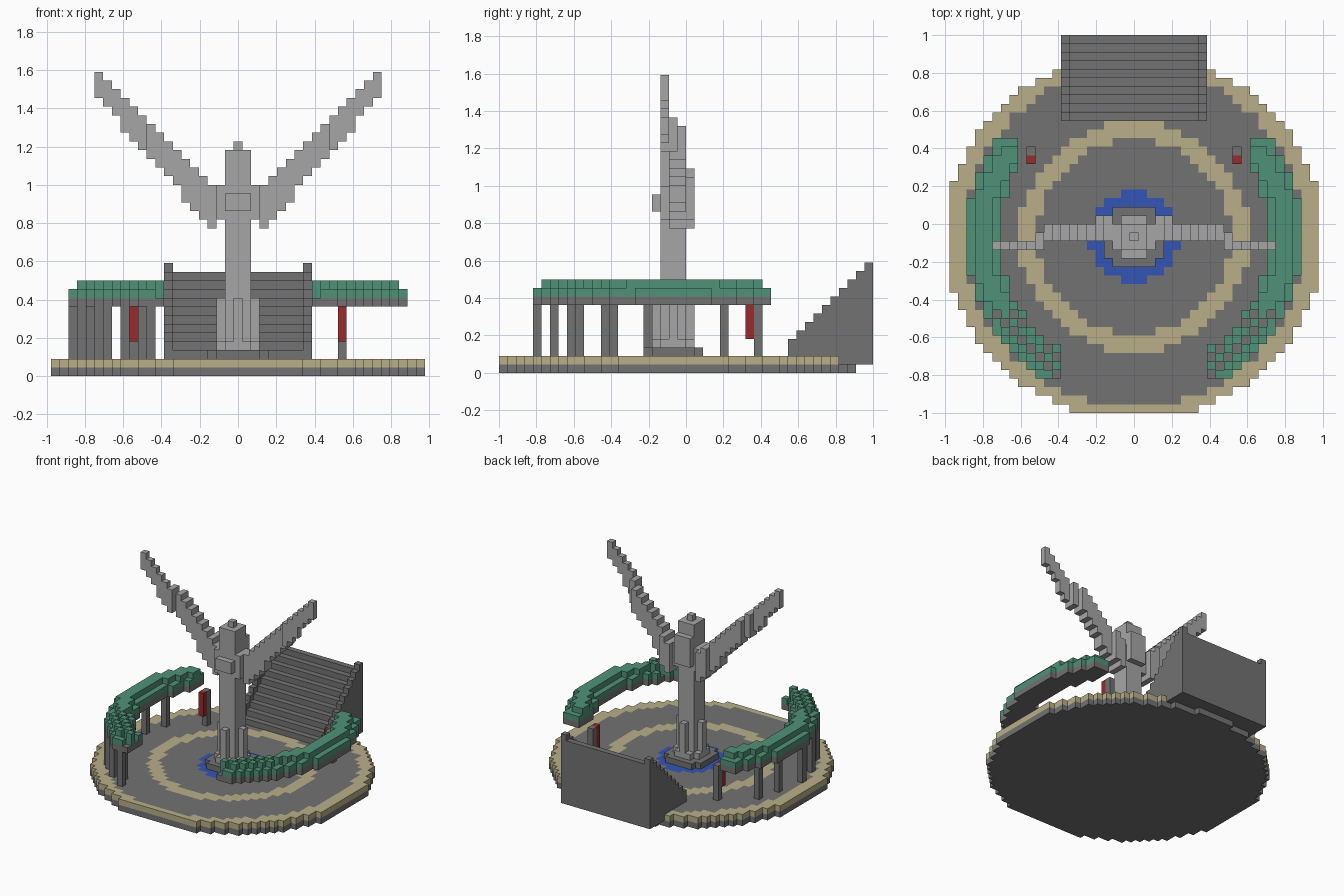
import bpy
import bmesh
from math import hypot
from mathutils import Vector

if "Cube" in bpy.data.objects:
    bpy.data.objects.remove(bpy.data.objects["Cube"], do_unlink=True)

U = 2 / 44      # block size
MID = 20        # row through the middle of the plaza


def material(name, r, g, b):
    mat = bpy.data.materials.new(name)
    mat.use_nodes = True
    mat.diffuse_color = (r, g, b, 1)
    mat.node_tree.nodes["Principled BSDF"].inputs["Base Color"].default_value = (r, g, b, 1)
    return mat


STONE = material("dark stone", 0.17, 0.17, 0.17)
PALE = material("pale stone", 0.39, 0.38, 0.38)
SAND = material("sand", 0.49, 0.43, 0.25)
GREEN = material("roof green", 0.08, 0.285, 0.19)
RED = material("lantern red", 0.31, 0.024, 0.027)
BLUE = material("water blue", 0.034, 0.09, 0.46)

SIDES = [Vector(d) for d in ((1, 0, 0), (-1, 0, 0), (0, 1, 0), (0, -1, 0), (0, 0, 1), (0, 0, -1))]


def build(name, blocks):
    """Make one object from a dict of block position -> material, outer faces only."""
    mats = list(dict.fromkeys(blocks.values()))
    mesh = bpy.data.meshes.new(name)
    for mat in mats:
        mesh.materials.append(mat)
    bm = bmesh.new()
    for (x, y, z), mat in blocks.items():
        centre = Vector((x, y - 21.5, z + 0.5))
        for n in SIDES:
            if (x + int(n.x), y + int(n.y), z + int(n.z)) in blocks:
                continue
            a = Vector((n.y, n.z, n.x)) / 2
            b = n.cross(a)
            corners = [centre + n / 2 + s * a + t * b for s, t in ((1, 1), (-1, 1), (-1, -1), (1, -1))]
            face = bm.faces.new([bm.verts.new(c * U) for c in corners])
            face.material_index = mats.index(mat)
    bmesh.ops.remove_doubles(bm, verts=bm.verts, dist=U / 100)
    bm.to_mesh(mesh)
    bm.free()
    obj = bpy.data.objects.new(name, mesh)
    bpy.context.collection.objects.link(obj)
    return obj


def box(xs, ys, zs, mat):
    """Blocks filling the half-open ranges."""
    return {(x, y, z): mat for x in range(*xs) for y in range(*ys) for z in range(*zs)}


def post(x, y, z0, z1, mat):
    return box((x, x + 1), (y, y + 1), (z0, z1), mat)


# Round plaza with sand rings and a pool
def paving(r):
    if r <= 5.2:
        return BLUE
    if r <= 11.3:
        return STONE
    if r <= 13.4:
        return SAND
    return STONE if r <= 19.8 else SAND


plaza = {}
for x in range(-21, 22):
    for y in range(42):
        if hypot(x / 21.9, (y - MID) / 21.35) <= 1:
            plaza[x, y, 0] = STONE
            plaza[x, y, 1] = paving(hypot(x, y - MID))
build("plaza", plaza)

# Pedestal in the pool
build("pedestal", {(x, y, 2): STONE for x in range(-3, 4) for y in range(16, 25)
                   if hypot(x, y - MID) <= 3.7})

# Statue: foot, corner shafts, body, chest, back and crown
statue = box((-1, 2), (19, 22), (3, 26), PALE)
statue.update(box((-2, 3), (19, 22), (3, 4), PALE))
statue.update(box((-1, 2), (18, 23), (3, 4), PALE))
for dx, dy in ((2, 0), (-2, 0), (0, 2), (0, -2)):
    statue.update(post(dx, MID + dy, 3, 9, PALE))
statue.update(box((-2, 3), (19, 22), (18, 22), PALE))
statue.update(box((-1, 2), (18, 19), (19, 21), PALE))
statue.update(box((-1, 2), (22, 23), (19, 24), PALE))
statue.update(post(0, MID, 26, 27, PALE))
build("statue", statue)

# Raised wings, sweeping forward toward the tips
for side, label in ((1, "left"), (-1, "right")):
    wing = {}
    for i in range(3, 17):
        if i < 5:
            rows = (20, 23)
        elif i < 11:
            rows = (20, 22)
        else:
            rows = (19, 21) if i == 11 else (19, 20)
        low = round(17 + (i - 3) * 1.15)
        wing.update(box((side * i, side * i + 1), rows, (low, 19 + i), PALE))
    build(label + "_wing", wing)

# Grand stair with a parapet on each side
stair = {}
for step in range(10):
    for x in range(-8, 9):
        top = step + (4 if abs(x) == 8 else 3)
        stair.update(post(x, 34 + step, 1, top, STONE))
build("stair", stair)

# Curved canopies: stone soffit, green eaves and a narrower ridge
for side, label in ((1, "left"), (-1, "right")):
    canopy = {}
    for i in range(9, 20):
        for y in range(4, 32):
            r = hypot(i, y - MID)
            if not 15.8 <= r <= 19.5 or (y > 25 and i < 14):
                continue
            cell = side * i
            canopy[cell, y, 8] = STONE
            # the front end is laid as a checker
            open_tile = y < 12 and (i + y) % 2 and 16.4 < r < 19
            if not open_tile:
                canopy[cell, y, 9] = GREEN
                if 16.5 <= r <= 18.7 and 4 < y < 31:
                    canopy[cell, y, 10] = GREEN
    build(label + "_canopy", canopy)

    # Lantern hanging on its own post
    lantern = post(side * 12, 30, 2, 8, STONE)
    lantern.update(post(side * 12, 29, 4, 8, RED))
    build(label + "_lantern_post", lantern)

# Columns carry the right canopy only
columns = {}
for x, y in ((10, 4), (11, 6), (13, 6), (15, 8), (16, 9), (17, 12),
             (18, 13), (19, 17), (18, 22), (17, 26)):
    columns.update(post(-x, y, 2, 8, STONE))
build("canopy_columns", columns)
